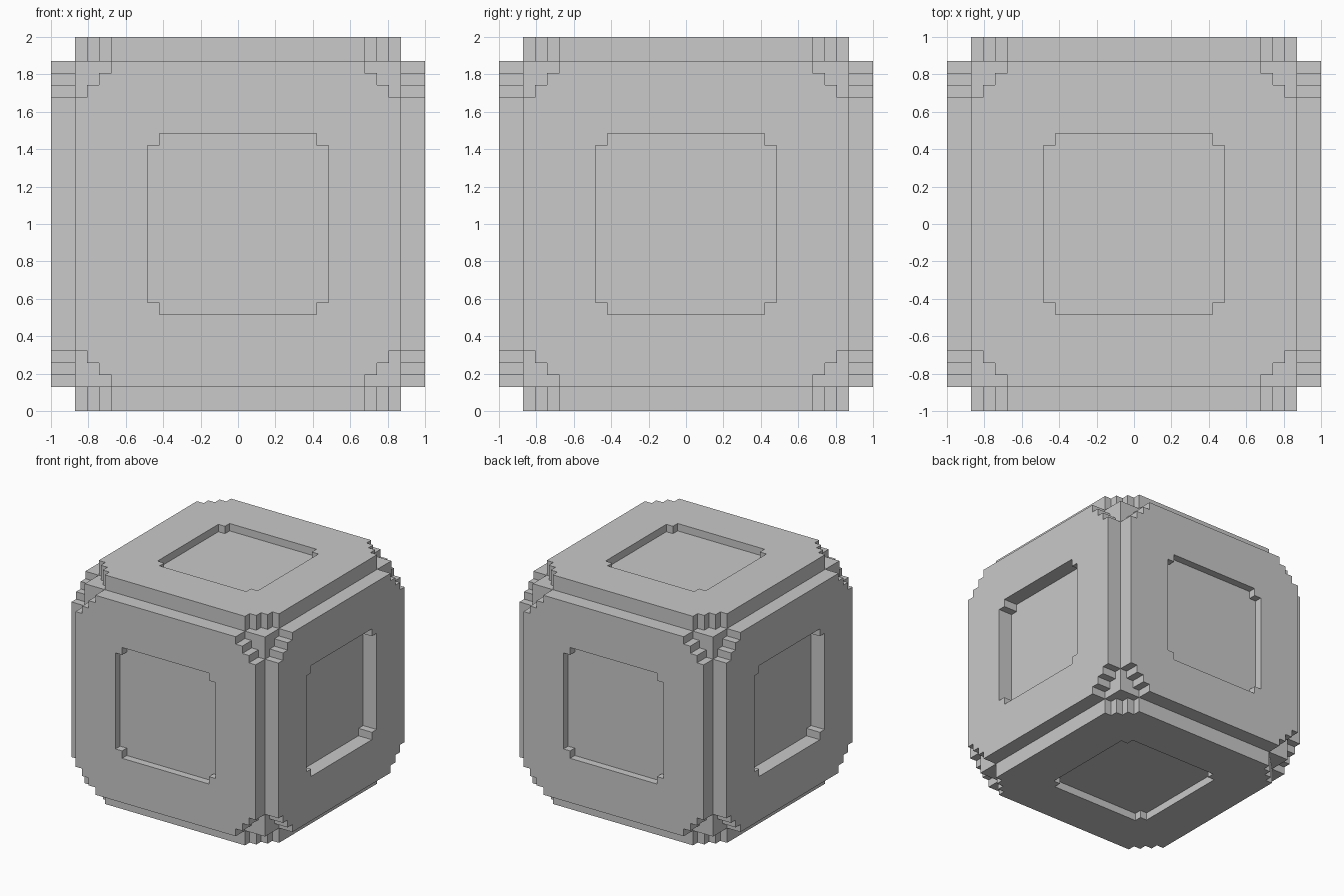
import bpy
import bmesh
from mathutils import Matrix, Vector

if "Cube" in bpy.data.objects:
    bpy.data.objects.remove(bpy.data.objects["Cube"])

UNIT = 2 / 31            # one small block
HALF = 13.5              # core half width, in blocks
DEPTH = 2                # panel thickness, in blocks
WINDOW = 7.5             # window half width, in blocks
CENTRE = Vector((0, 0, 1))

grey = bpy.data.materials.new("grey")
grey.use_nodes = True
colour = (0.585, 0.585, 0.585, 1)
grey.diffuse_color = colour
grey.node_tree.nodes["Principled BSDF"].inputs["Base Color"].default_value = colour


def add_object(name, bm, rotation=Matrix()):
    bm.transform(rotation @ Matrix.Scale(UNIT, 4))
    bmesh.ops.recalc_face_normals(bm, faces=bm.faces)
    mesh = bpy.data.meshes.new(name)
    bm.to_mesh(mesh)
    bm.free()
    mesh.materials.append(grey)
    obj = bpy.data.objects.new(name, mesh)
    obj.location = CENTRE
    bpy.context.collection.objects.link(obj)


def in_panel(x, y):
    """True inside the three-step outline and outside the notched window."""
    x, y = abs(x), abs(y)
    outside_steps = x + y > 2 * HALF - 3.5
    in_window = max(x, y) < WINDOW and min(x, y) < WINDOW - 1
    return not outside_steps and not in_window


def add_panel(name, rotation):
    bm = bmesh.new()
    half_lines = [WINDOW - 1, WINDOW, HALF - 3, HALF - 2, HALF - 1, HALF]
    lines = [-v for v in reversed(half_lines)] + half_lines
    spans = list(zip(lines, lines[1:]))
    for x0, x1 in spans:
        for y0, y1 in spans:
            if in_panel((x0 + x1) / 2, (y0 + y1) / 2):
                corners = ((x0, y0), (x1, y0), (x1, y1), (x0, y1))
                bm.faces.new([bm.verts.new((x, y, HALF)) for x, y in corners])
    bmesh.ops.remove_doubles(bm, verts=bm.verts, dist=0.01)
    # Thicken outwards, keeping the back so that the panel is closed
    back = list(bm.faces)
    result = bmesh.ops.extrude_face_region(bm, geom=back, use_keep_orig=True)
    moved = [g for g in result["geom"] if isinstance(g, bmesh.types.BMVert)]
    bmesh.ops.translate(bm, verts=moved, vec=(0, 0, DEPTH))
    add_object(name, bm, rotation)


def add_window_floor(name, rotation):
    """One-block slab that makes a window half as deep."""
    bm = bmesh.new()
    slab = Matrix.Translation((0, 0, HALF + 0.5)) @ Matrix.Diagonal((2 * WINDOW, 2 * WINDOW, 1, 1))
    bmesh.ops.create_cube(bm, size=1, matrix=slab)
    add_object(name, bm, rotation)


# Solid core
core = bmesh.new()
bmesh.ops.create_cube(core, size=2 * HALF)
add_object("core", core)

# Six raised panels; the two side windows are deeper than the rest
directions = {
    "top": (0, 0, 1), "bottom": (0, 0, -1),
    "front": (0, -1, 0), "back": (0, 1, 0),
    "left": (1, 0, 0), "right": (-1, 0, 0),
}
for side, direction in directions.items():
    turn = Vector((0, 0, 1)).rotation_difference(Vector(direction)).to_matrix().to_4x4()
    add_panel(side + "_panel", turn)
    if side not in ("left", "right"):
        add_window_floor(side + "_window_floor", turn)
